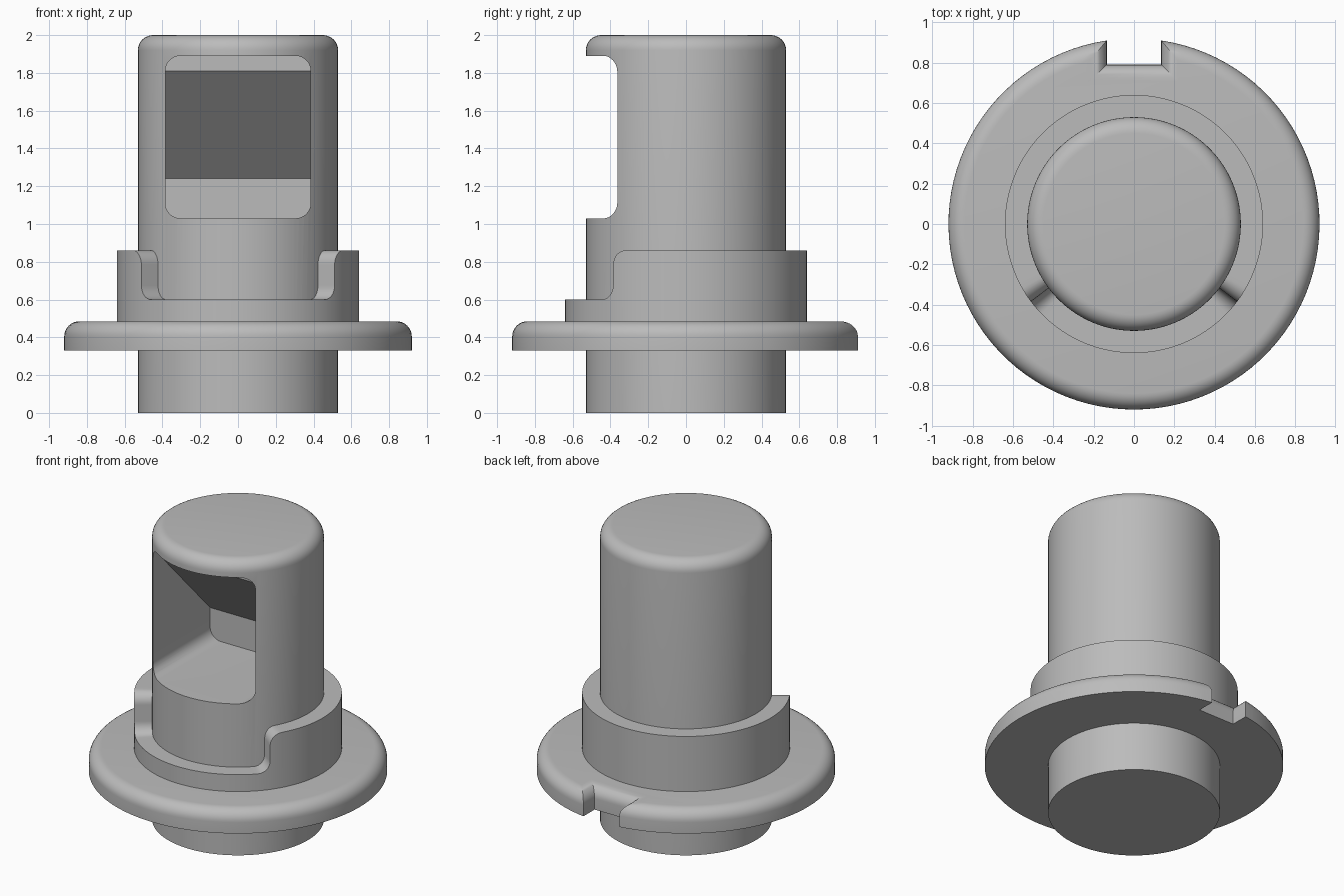
import bpy, bmesh
from math import sin, cos, pi, radians, sqrt, atan2

default = bpy.data.objects.get("Cube")
if default:
    bpy.data.objects.remove(default, do_unlink=True)

SEG = 96
FILLET = 0.08

grey = bpy.data.materials.new("plain_grey")
grey.use_nodes = True
colour = (0.5, 0.5, 0.5, 1)
grey.diffuse_color = colour
grey.node_tree.nodes["Principled BSDF"].inputs["Base Color"].default_value = colour


def make_object(name, bm):
    bmesh.ops.recalc_face_normals(bm, faces=bm.faces)
    mesh = bpy.data.meshes.new(name)
    bm.to_mesh(mesh)
    bm.free()
    mesh.materials.append(grey)
    obj = bpy.data.objects.new(name, mesh)
    bpy.context.collection.objects.link(obj)
    return obj


def select(obj):
    bpy.ops.object.select_all(action='DESELECT')
    obj.select_set(True)
    bpy.context.view_layer.objects.active = obj


def smooth(obj):
    select(obj)
    bpy.ops.object.shade_smooth_by_angle(angle=radians(30))


def bridge(bm, a, b):
    n = len(a)
    for i in range(n):
        j = (i + 1) % n
        bm.faces.new((a[i], a[j], b[j], b[i]))


def filleted_plate(name, outline, bottom, top):
    """Stack insets of an outline into a plate with a rounded top edge."""
    levels = [(0, bottom)]
    for i in range(9):
        t = i / 8 * pi / 2
        levels.append((FILLET * (1 - cos(t)), top - FILLET + FILLET * sin(t)))
    bm = bmesh.new()
    rings = [[bm.verts.new((x, y, z)) for x, y in outline(d)] for d, z in levels]
    for a, b in zip(rings, rings[1:]):
        bridge(bm, a, b)
    bm.faces.new(rings[0])
    bm.faces.new(rings[-1])
    return make_object(name, bm)


# Post
def post_outline(inset):
    r = 0.53 - inset
    return [(r * cos(2 * pi * i / SEG), r * sin(2 * pi * i / SEG)) for i in range(SEG)]


post = filleted_plate("post", post_outline, 0, 2)

# Window pocket cutter: rounded opening with a sloping roof inside
HALF, LOW, HIGH = 0.385, 1.03, 1.89
KNEE, EAVE = 1.24, HIGH - FILLET
BACK, LIP = 0.25, -0.3


def pocket_depth(z):
    t = min(max((z - KNEE) / (EAVE - KNEE), 0), 1)
    return BACK + (LIP - BACK) * t


right = []
for cz, start in ((LOW + FILLET, -pi / 2), (EAVE, 0)):
    for i in range(9):
        a = start + i / 8 * pi / 2
        right.append((HALF - FILLET + FILLET * cos(a), cz + FILLET * sin(a)))
    if start < 0:
        right.append((HALF, KNEE))
outline = right + [(-x, z) for x, z in reversed(right)]

bm = bmesh.new()
front = [bm.verts.new((x, -0.7, z)) for x, z in outline]
rear = [bm.verts.new((x, pocket_depth(z), z)) for x, z in outline]
bridge(bm, front, rear)
bm.faces.new(front)
k, n = 9, len(rear)
bm.faces.new(rear[:k + 1] + rear[n - 1 - k:])
bm.faces.new((rear[k], rear[k + 1], rear[n - 2 - k], rear[n - 1 - k]))
bm.faces.new(rear[k + 1:n - 1 - k])
cutter = make_object("window_cutter", bm)
cutter.hide_render = True

cut = post.modifiers.new("window", 'BOOLEAN')
cut.operation = 'DIFFERENCE'
cut.solver = 'EXACT'
cut.object = cutter
select(post)
bpy.ops.object.modifier_apply(modifier=cut.name)
bpy.data.objects.remove(cutter, do_unlink=True)
smooth(post)


# Flange with a square notch at the back
def flange_outline(inset):
    r, w, floor = 0.92 - inset, 0.135 + inset, 0.79 - inset
    y = sqrt(r * r - w * w)
    start = atan2(y, -w)
    sweep = 2 * pi - 2 * (start - pi / 2)
    arc = [start + sweep * i / SEG for i in range(SEG + 1)]
    return [(r * cos(a), r * sin(a)) for a in arc] + [(w, floor), (-w, floor)]


smooth(filleted_plate("flange", flange_outline, 0.33, 0.485))

# Collar: ring whose rim drops in rounded steps across the front
RIM, STEP, WALL = 0.86, 0.6, radians(53)
BLEND, ROUND = radians(7), 0.075
half = [(WALL * i / 16 * 0.86, STEP) for i in range(16)]
for i in range(9):
    t = i / 8 * pi / 2
    half.append((WALL - BLEND * (1 - sin(t)), STEP + ROUND * (1 - cos(t))))
for i in range(9):
    t = i / 8 * pi / 2
    half.append((WALL + 0.001 + BLEND * (1 - cos(t)), RIM - ROUND * (1 - sin(t))))
last = half[-1][0]
half += [(last + (pi - last) * i / 36, RIM) for i in range(1, 37)]
rim = half + [(-a, z) for a, z in reversed(half[1:-1])]


def collar_ring(bm, r, base):
    return [bm.verts.new((r * sin(a), -r * cos(a), base or z)) for a, z in rim]


bm = bmesh.new()
rings = [collar_ring(bm, 0.5, 0.4), collar_ring(bm, 0.64, 0.4),
         collar_ring(bm, 0.64, None), collar_ring(bm, 0.5, None)]
for i in range(4):
    bridge(bm, rings[i], rings[(i + 1) % 4])
smooth(make_object("collar", bm))
